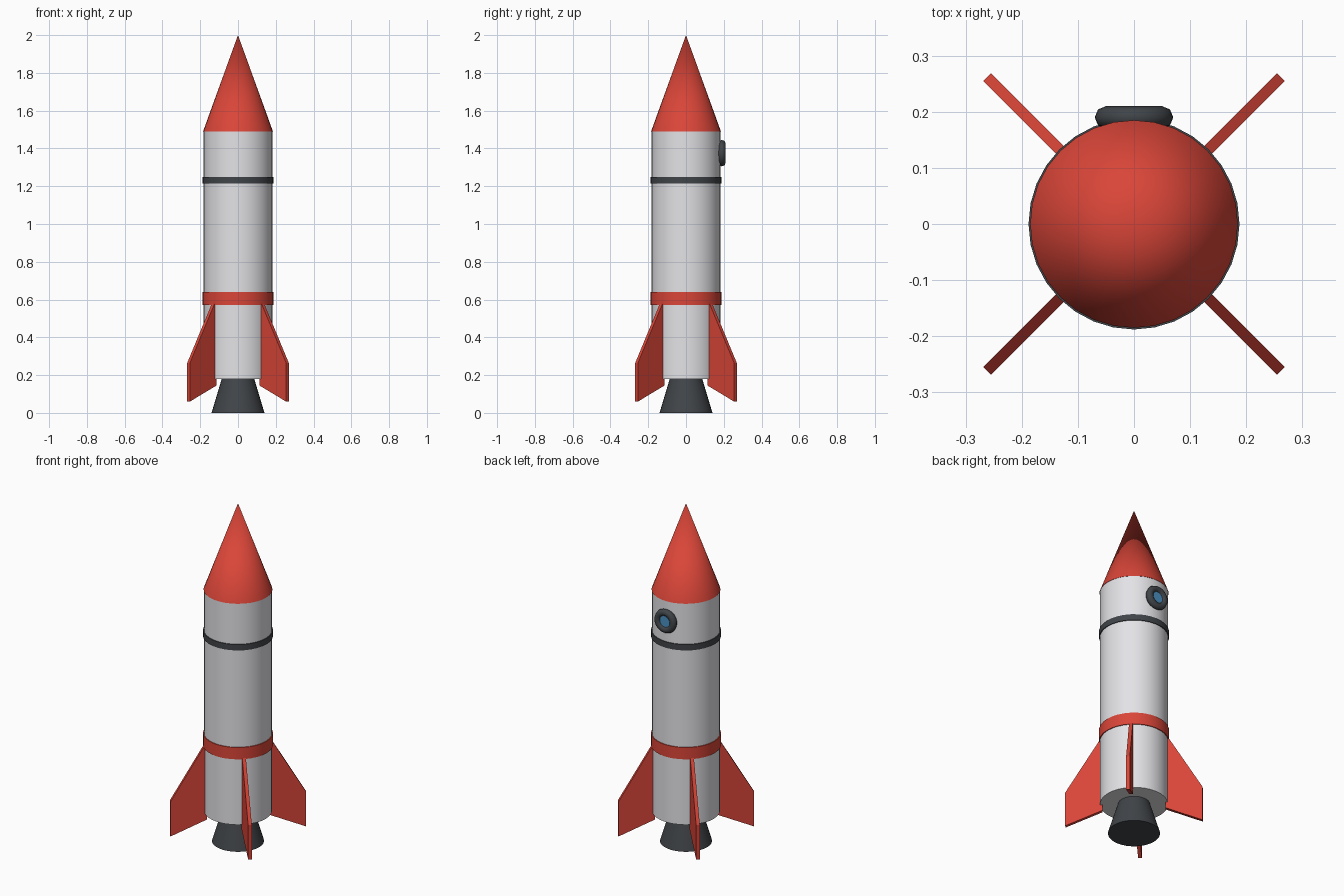
import bpy, bmesh, math
from mathutils import Matrix

if "Cube" in bpy.data.objects:
    bpy.data.objects.remove(bpy.data.objects["Cube"])

SEG = 32


def material(name, rgb):
    m = bpy.data.materials.new(name)
    m.diffuse_color = (*rgb, 1.0)
    m.use_nodes = True
    m.node_tree.nodes["Principled BSDF"].inputs["Base Color"].default_value = m.diffuse_color
    return m


RED = material("red paint", (0.70, 0.06, 0.04))
WHITE = material("white hull", (0.78, 0.78, 0.81))
DARK = material("dark metal", (0.052, 0.058, 0.065))
BLUE = material("blue glass", (0.07, 0.28, 0.55))


def finish(name, bm, mat, smooth=True):
    """Turn a bmesh into a named, coloured object."""
    bmesh.ops.recalc_face_normals(bm, faces=bm.faces)
    me = bpy.data.meshes.new(name)
    bm.to_mesh(me)
    bm.free()
    me.materials.append(mat)
    ob = bpy.data.objects.new(name, me)
    bpy.context.collection.objects.link(ob)
    if smooth:
        bpy.ops.object.select_all(action='DESELECT')
        ob.select_set(True)
        bpy.context.view_layer.objects.active = ob
        bpy.ops.object.shade_smooth_by_angle(angle=math.radians(50))
    return ob


def drum(name, mat, z0, z1, r0, r1, matrix=Matrix()):
    """Closed cylinder or cone between two heights."""
    bm = bmesh.new()
    bmesh.ops.create_cone(bm, cap_ends=True, segments=SEG, radius1=r0, radius2=r1, depth=z1 - z0,
                          matrix=matrix @ Matrix.Translation((0, 0, (z0 + z1) / 2)))
    return finish(name, bm, mat)


# Hull, nose, bands and engine nozzle
drum("hull", WHITE, 0.18, 1.49, 0.183, 0.183)
drum("nose_cone", RED, 1.49, 2.00, 0.185, 0.0)
drum("lower_band", RED, 0.57, 0.64, 0.188, 0.188)
drum("upper_band", DARK, 1.215, 1.25, 0.188, 0.188)
drum("engine_nozzle", DARK, 0.0, 0.20, 0.14, 0.08)

# Four swept fins on the diagonals
FIN = [(0.17, 0.60), (0.185, 0.58), (0.37, 0.265), (0.37, 0.06), (0.17, 0.145)]
for i, corner in enumerate(("back_right", "back_left", "front_left", "front_right")):
    bm = bmesh.new()
    face = bm.faces.new([bm.verts.new((r, -0.01, z)) for r, z in FIN])
    ext = bmesh.ops.extrude_face_region(bm, geom=[face])
    moved = [g for g in ext["geom"] if isinstance(g, bmesh.types.BMVert)]
    bmesh.ops.translate(bm, verts=moved, vec=(0, 0.02, 0))
    bm.transform(Matrix.Rotation(math.radians(45 + 90 * i), 4, 'Z'))
    finish("fin_" + corner, bm, RED, smooth=False)

# Porthole on the back: rounded rim and glass
TO_BACK = Matrix.Translation((0, 0, 1.375)) @ Matrix.Rotation(-math.pi / 2, 4, 'X')
drum("porthole_glass", BLUE, 0.17, 0.198, 0.042, 0.042, TO_BACK)

bm = bmesh.new()
ring = [bm.verts.new((0.05 + 0.02 * math.cos(a), 0, 0.19 + 0.02 * math.sin(a)))
        for a in (math.tau * k / 8 for k in range(8))]
edges = [bm.edges.new((ring[k], ring[(k + 1) % 8])) for k in range(8)]
bmesh.ops.spin(bm, geom=ring + edges, cent=(0, 0, 0), axis=(0, 0, 1),
               angle=math.tau, steps=SEG, use_merge=True)
bmesh.ops.remove_doubles(bm, verts=bm.verts, dist=1e-5)
bm.transform(TO_BACK)
finish("porthole_rim", bm, DARK)
